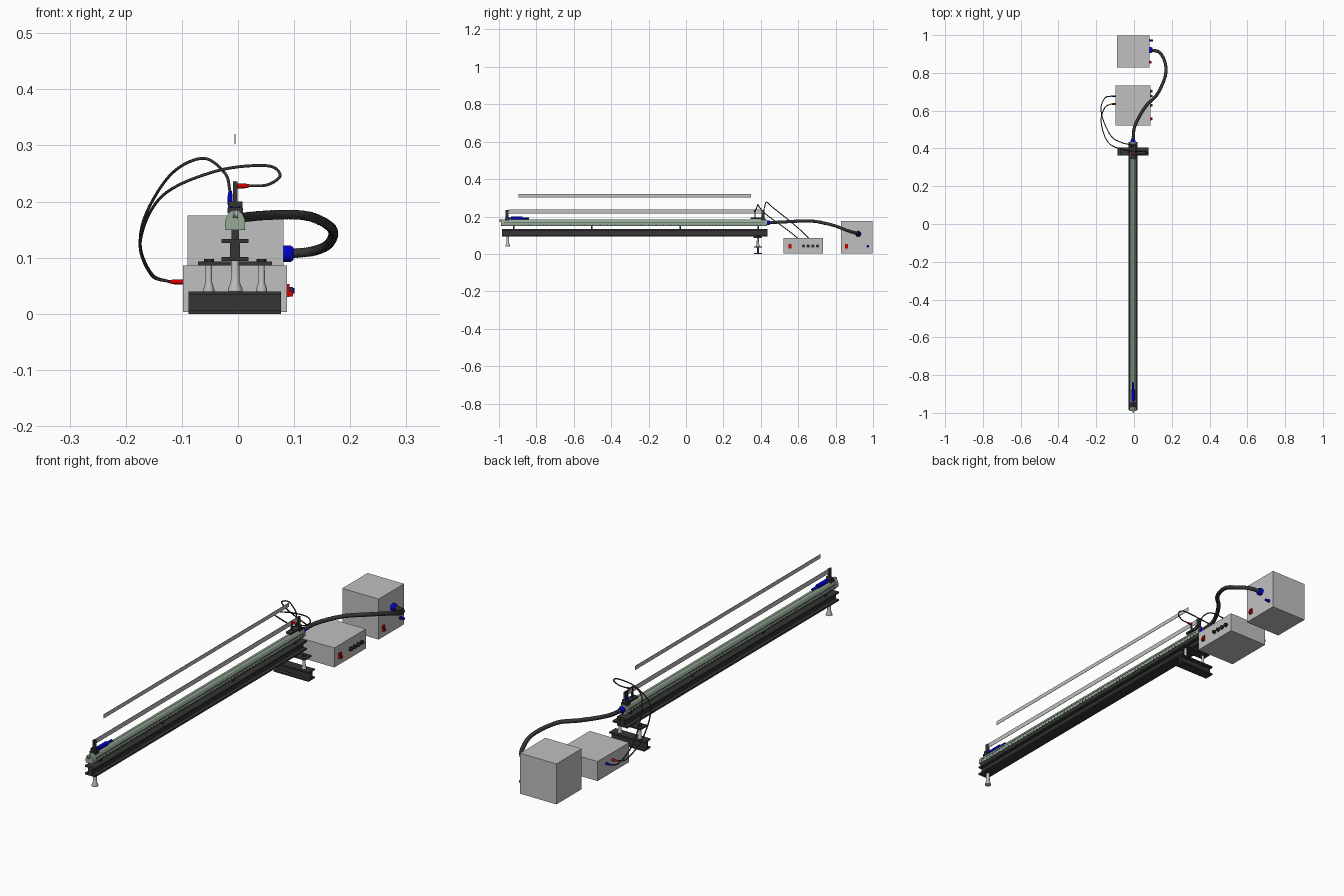
import bpy, bmesh, math
from mathutils import Vector

if "Cube" in bpy.data.objects:
    bpy.data.objects.remove(bpy.data.objects["Cube"])


def mat(name, r, g, b):
    m = bpy.data.materials.new(name)
    m.diffuse_color = (r, g, b, 1)
    m.use_nodes = True
    m.node_tree.nodes["Principled BSDF"].inputs["Base Color"].default_value = m.diffuse_color
    return m


GREY = mat("light grey", 0.53, 0.53, 0.53)
DARK = mat("charcoal", 0.035, 0.035, 0.035)
GREEN = mat("pale green", 0.31, 0.41, 0.31)
BLUE = mat("blue", 0.0, 0.0, 0.6)
RED = mat("red", 0.65, 0.0, 0.0)
CX = -0.005  # track centre line


def finish(name, bm, m, smooth=False):
    bmesh.ops.recalc_face_normals(bm, faces=bm.faces)
    me = bpy.data.meshes.new(name)
    bm.to_mesh(me)
    bm.free()
    me.materials.append(m)
    ob = bpy.data.objects.new(name, me)
    bpy.context.collection.objects.link(ob)
    if smooth:
        bpy.ops.object.select_all(action='DESELECT')
        ob.select_set(True)
        bpy.context.view_layer.objects.active = ob
        bpy.ops.object.shade_smooth_by_angle(angle=math.radians(40))
    return ob


def add_box(bm, x0, x1, y0, y1, z0, z1):
    vs = bmesh.ops.create_cube(bm, size=1)["verts"]
    for v in vs:
        v.co = ((x0 + x1) / 2 + v.co.x * (x1 - x0),
                (y0 + y1) / 2 + v.co.y * (y1 - y0),
                (z0 + z1) / 2 + v.co.z * (z1 - z0))


def box(name, m, *b):
    bm = bmesh.new()
    add_box(bm, *b)
    return finish(name, bm, m)


def extrude(name, m, pts, a, b, axis):
    """Extrude a closed profile (u, z) along x or y."""
    bm = bmesh.new()
    put = (lambda u, z, t: (u, t, z)) if axis == 'y' else (lambda u, z, t: (t, u, z))
    f = bm.faces.new([bm.verts.new(put(u, z, a)) for u, z in pts])
    r = bmesh.ops.extrude_face_region(bm, geom=[f])
    d = Vector(put(0, 0, b)) - Vector(put(0, 0, a))
    bmesh.ops.translate(bm, vec=d, verts=[g for g in r["geom"] if isinstance(g, bmesh.types.BMVert)])
    return finish(name, bm, m)


def lathe(name, m, base, direction, prof, n=20):
    """Revolve (distance, radius) pairs about an axis."""
    q = Vector((0, 0, 1)).rotation_difference(Vector(direction))
    bm = bmesh.new()
    rings = [[bm.verts.new(Vector(base) + q @ Vector((r * math.cos(k * math.tau / n),
              r * math.sin(k * math.tau / n), d))) for k in range(n)] for d, r in prof]
    for a, b in zip(rings, rings[1:]):
        for k in range(n):
            bm.faces.new((a[k], a[(k + 1) % n], b[(k + 1) % n], b[k]))
    bm.faces.new(rings[0])
    bm.faces.new(rings[-1])
    return finish(name, bm, m, True)


def tube(name, m, pts, radius, steps=12, ribs=0.0):
    """Smooth tube through points; ribs makes it corrugated."""
    p = [Vector(v) for v in pts]
    p = [2 * p[0] - p[1]] + p + [2 * p[-1] - p[-2]]
    path = []
    for i in range(1, len(p) - 2):
        a, b, c, d = p[i - 1:i + 3]
        for s in range(steps):
            t = s / steps
            path.append(0.5 * (2 * b + (c - a) * t + (2 * a - 5 * b + 4 * c - d) * t * t
                               + (3 * b - a - 3 * c + d) * t ** 3))
    path.append(p[-2])
    cu = bpy.data.curves.new(name, 'CURVE')
    cu.dimensions = '3D'
    cu.bevel_depth = radius
    cu.bevel_resolution = 3
    cu.use_fill_caps = True
    sp = cu.splines.new('POLY')
    sp.points.add(len(path) - 1)
    for i, v in enumerate(path):
        sp.points[i].co = (*v, 1)
        sp.points[i].radius = 1 - ribs * (i % 2)
    cu.materials.append(m)
    ob = bpy.data.objects.new(name, cu)
    bpy.context.collection.objects.link(ob)
    bpy.ops.object.select_all(action='DESELECT')
    ob.select_set(True)
    bpy.context.view_layer.objects.active = ob
    bpy.ops.object.convert(target='MESH')


def i_beam(c, hw, z0, z1, t, web):
    half = [(hw, z0), (hw, z0 + t), (web, z0 + t), (web, z1 - t), (hw, z1 - t), (hw, z1)]
    return [(c + u, z) for u, z in half] + [(c - u, z) for u, z in reversed(half)]


# Blower and control boxes
box("blower_box", GREY, -0.09, 0.081, 0.828, 0.998, 0.003, 0.175)
box("control_box", GREY, -0.098, 0.087, 0.522, 0.733, 0.003, 0.086)

# Switches, knobs and sockets on the right faces
for name, x, y in (("control_switch", 0.087, 0.557), ("blower_switch", 0.081, 0.857)):
    box(name, RED, x, x + 0.005, y - 0.008, y + 0.008, 0.03, 0.053)
    box(name + "_rocker", RED, x, x + 0.011, y - 0.006, y + 0.006, 0.031, 0.041)
for i in range(4):
    lathe(f"control_knob_{i}", DARK, (0.087, 0.628 + 0.025 * i, 0.042), (1, 0, 0),
          [(0, 0.009), (0.004, 0.009), (0.004, 0.006), (0.011, 0.006)], 16)
lathe("blower_knob", BLUE, (0.081, 0.972, 0.041), (1, 0, 0),
      [(0, 0.007), (0.005, 0.007), (0.005, 0.005), (0.02, 0.005)], 16)

# Base beam and cross foot
extrude("base_beam", DARK, i_beam(CX, 0.024, 0.094, 0.133, 0.007, 0.009), -0.985, 0.435, 'y')
extrude("cross_foot", DARK, i_beam(0.384, 0.021, 0.0, 0.04, 0.006, 0.005), -0.088, 0.077, 'x')
box("levelling_plate", DARK, -0.071, 0.061, 0.362, 0.406, 0.086, 0.093)
leg = [(0, 0.013), (0.004, 0.013), (0.016, 0.008), (0.054, 0.007)]
lathe("front_leg", GREY, (CX, -0.953, 0.04), (0, 0, 1), leg)
for side in (-1, 1):
    x = CX + side * 0.047
    lathe("levelling_leg", GREY, (x, 0.384, 0.04), (0, 0, 1), [(d, r * 0.75) for d, r in leg[:3]] + [(0.047, 0.0055)])
    lathe("levelling_nut", DARK, (x, 0.384, 0.093), (0, 0, 1), [(0, 0.009), (0.005, 0.009)], 6)

# Air track with its supports
for y in (-0.92, -0.505, -0.03, 0.385):
    box("track_support", DARK, CX - 0.007, CX + 0.007, y - 0.004, y + 0.004, 0.132, 0.152)
half = [(0.014, 0.149), (0.0165, 0.152), (0.0165, 0.166), (0.012, 0.178), (0.005, 0.185)]
extrude("air_track", GREEN, [(CX + u, z) for u, z in half] + [(CX - u, z) for u, z in reversed(half)],
        -0.975, 0.43, 'y')
for y0, y1 in ((-0.99, -0.972), (0.42, 0.433)):
    extrude("track_end_cap", GREEN, [(CX + u * 1.08, z) for u, z in half]
            + [(CX - u * 1.08, z) for u, z in reversed(half)], y0, y1, 'y')
# Dark seams and a row of air holes along both sides
bm = bmesh.new()
for s in (-1, 1):
    x = CX + s * 0.0165
    add_box(bm, x - 0.001, x + 0.001, -0.975, 0.43, 0.165, 0.167)
    add_box(bm, x - 0.001, x + 0.001, -0.975, 0.43, 0.149, 0.151)
    for i in range(70):
        y = -0.96 + i * 0.02
        add_box(bm, x - 0.0008, x + 0.0008, y - 0.002, y + 0.002, 0.154, 0.158)
finish("track_holes", bm, DARK)

# Thin glider strips standing above the track
box("lower_strip", GREY, CX - 0.0008, CX + 0.0008, -0.95, 0.405, 0.217, 0.237)
box("upper_strip", GREY, CX - 0.0008, CX + 0.0008, -0.895, 0.347, 0.303, 0.32)

# End stops: bracket, upright and bar
for y, s in ((-0.957, 1), (0.412, -1)):
    box("stop_bracket", DARK, CX - 0.014, CX + 0.014, y - 0.012, y + 0.012, 0.18, 0.189)
    box("stop_upright", DARK, CX - 0.004, CX + 0.004, y - 0.008, y + 0.008, 0.185, 0.236)
    box("stop_block", DARK, CX - 0.013, CX + 0.013, y - 0.006, y + 0.006, 0.19, 0.2)
    lathe("stop_screw", GREY, (CX, y, 0.232), (0, s, 0), [(0, 0.003), (0.012, 0.003)], 12)
box("rear_stop_bar", DARK, CX - 0.012, CX + 0.012, 0.345, 0.412, 0.187, 0.195)
lathe("launcher_plunger", BLUE, (CX, -0.965, 0.19), (0, 1, 0),
      [(0, 0.004), (0.03, 0.004), (0.03, 0.009), (0.09, 0.009), (0.09, 0.005), (0.125, 0.005)])
lathe("front_pulley", GREY, (CX - 0.004, -0.992, 0.178), (1, 0, 0), [(0, 0.008), (0.004, 0.006), (0.008, 0.008)])

# Air hose with blue couplings
hose = [(CX, 0.435, 0.167), (0.005, 0.52, 0.171), (0.06, 0.62, 0.176), (0.125, 0.69, 0.174),
        (0.167, 0.79, 0.152), (0.163, 0.86, 0.126), (0.135, 0.908, 0.112), (0.092, 0.921, 0.107)]
tube("air_hose", DARK, hose, 0.009, 20, 0.12)
lathe("track_coupling", BLUE, (CX, 0.425, 0.167), (0, 1, 0), [(0, 0.013), (0.018, 0.013), (0.024, 0.01)])
lathe("blower_coupling", BLUE, (0.081, 0.921, 0.107), (1, 0, 0), [(0, 0.015), (0.012, 0.015), (0.018, 0.011)])

# Blue and red signal cables with plugs at both ends
blue = [(-0.014, 0.412, 0.217), (-0.023, 0.42, 0.25), (-0.062, 0.43, 0.277), (-0.118, 0.462, 0.25),
        (-0.163, 0.55, 0.18), (-0.174, 0.62, 0.12), (-0.153, 0.668, 0.07), (-0.122, 0.677, 0.057)]
red = [(0.016, 0.368, 0.228), (0.053, 0.37, 0.23), (0.075, 0.378, 0.247), (0.05, 0.384, 0.264),
       (-0.04, 0.39, 0.254), (-0.135, 0.43, 0.21), (-0.174, 0.54, 0.13), (-0.155, 0.615, 0.07),
       (-0.122, 0.635, 0.057)]
plug = [(0, 0.0045), (0.016, 0.0045), (0.025, 0.0028)]
for name, m, path in (("blue", BLUE, blue), ("red", RED, red)):
    tube(name + "_cable", DARK, path, 0.0026)
    lathe(name + "_box_plug", m, (-0.097, path[-1][1], 0.057), (-1, 0, 0), plug, 14)
lathe("blue_stop_plug", BLUE, (-0.014, 0.412, 0.194), (0, 0, 1), plug, 14)
lathe("red_stop_plug", RED, (-0.005, 0.368, 0.228), (1, 0, 0), plug, 14)
box("red_plug_post", DARK, CX - 0.003, CX + 0.003, 0.365, 0.371, 0.19, 0.235)
